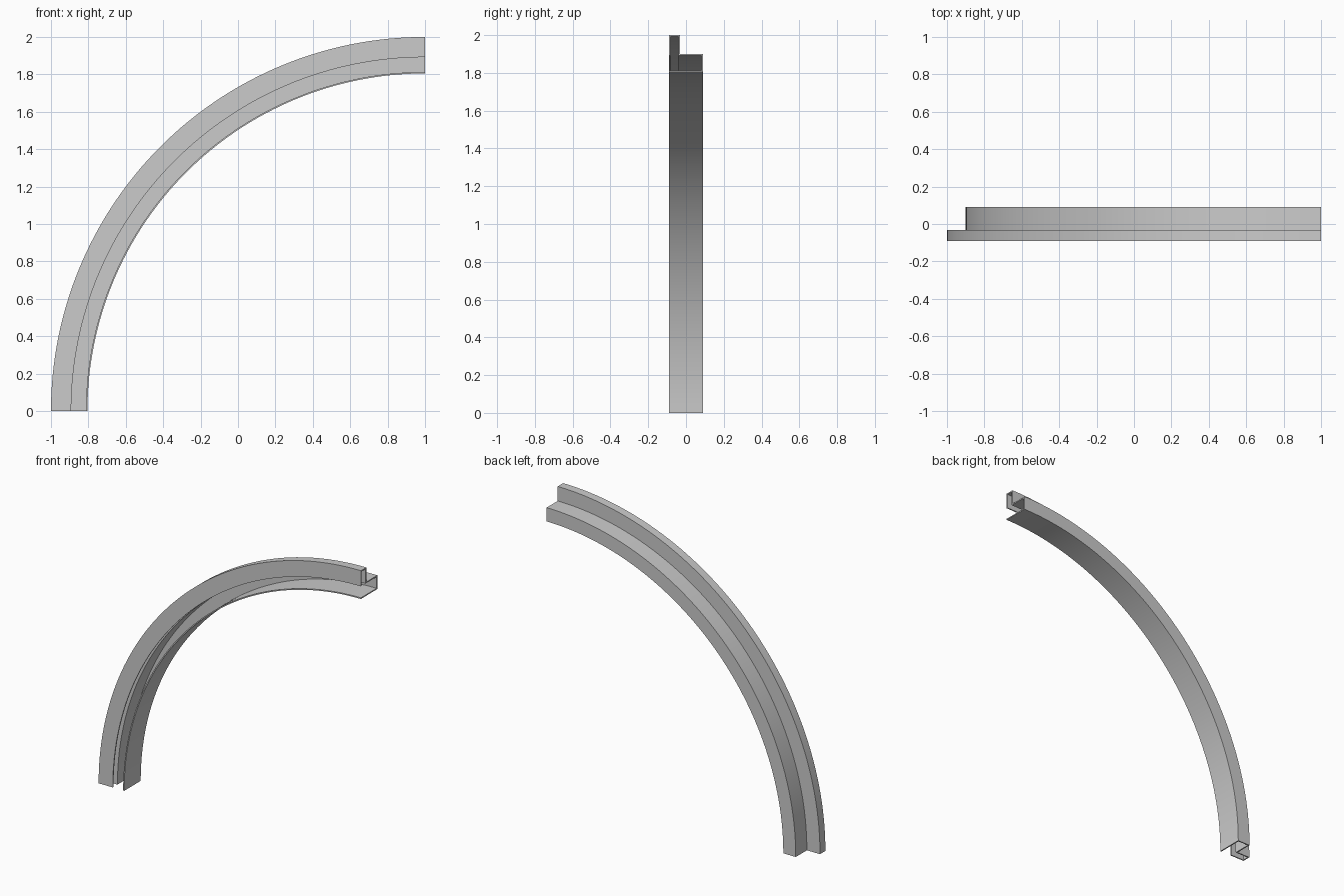
import bpy, bmesh, math
from mathutils import Vector

cube = bpy.data.objects.get("Cube")
if cube:
    bpy.data.objects.remove(cube, do_unlink=True)

# Single grey finish
grey = bpy.data.materials.new("light_grey")
grey.use_nodes = True
colour = (0.6, 0.6, 0.6, 1)
grey.diffuse_color = colour
grey.node_tree.nodes["Principled BSDF"].inputs["Base Color"].default_value = colour

# Folded sheet section, as (radius, y): the outer skin, then the inner skin back
T = 0.008                                  # sheet thickness
R_TOP, R_STEP, R_IN = 2.0, 1.9, 1.805      # rib top, step, inner flange
FRONT, RIB, BACK = -0.09, -0.031, 0.09
R_LIP = R_STEP - T
section = [
    (R_LIP, FRONT), (R_TOP, FRONT), (R_TOP, RIB), (R_STEP, RIB),
    (R_STEP, BACK), (R_IN, BACK), (R_IN, FRONT),
    (R_IN + T, FRONT), (R_IN + T, BACK - T), (R_STEP - T, BACK - T),
    (R_STEP - T, RIB - T), (R_TOP - T, RIB - T), (R_TOP - T, FRONT + T),
    (R_LIP, FRONT + T),
]

# Sweep the section through a quarter circle
bm = bmesh.new()
centre = Vector((1, 0, 0))
verts = [bm.verts.new((centre.x - r, y, 0)) for r, y in section]
start = bm.faces.new(verts)
bmesh.ops.spin(bm, geom=[start] + start.edges[:] + verts, cent=centre,
               axis=(0, 1, 0), angle=math.pi / 2, steps=64, use_duplicate=False)

# Close the starting end if the sweep moved its cap
if any(e.is_boundary for e in bm.edges):
    bmesh.ops.holes_fill(bm, edges=[e for e in bm.edges if e.is_boundary], sides=0)
bmesh.ops.recalc_face_normals(bm, faces=bm.faces)

mesh = bpy.data.meshes.new("arched_channel")
bm.to_mesh(mesh)
bm.free()
mesh.materials.append(grey)
arch = bpy.data.objects.new("arched_channel", mesh)
bpy.context.collection.objects.link(arch)

# Smooth along the curve, sharp at the folds
bpy.context.view_layer.objects.active = arch
arch.select_set(True)
bpy.ops.object.shade_smooth_by_angle(angle=math.radians(30))
